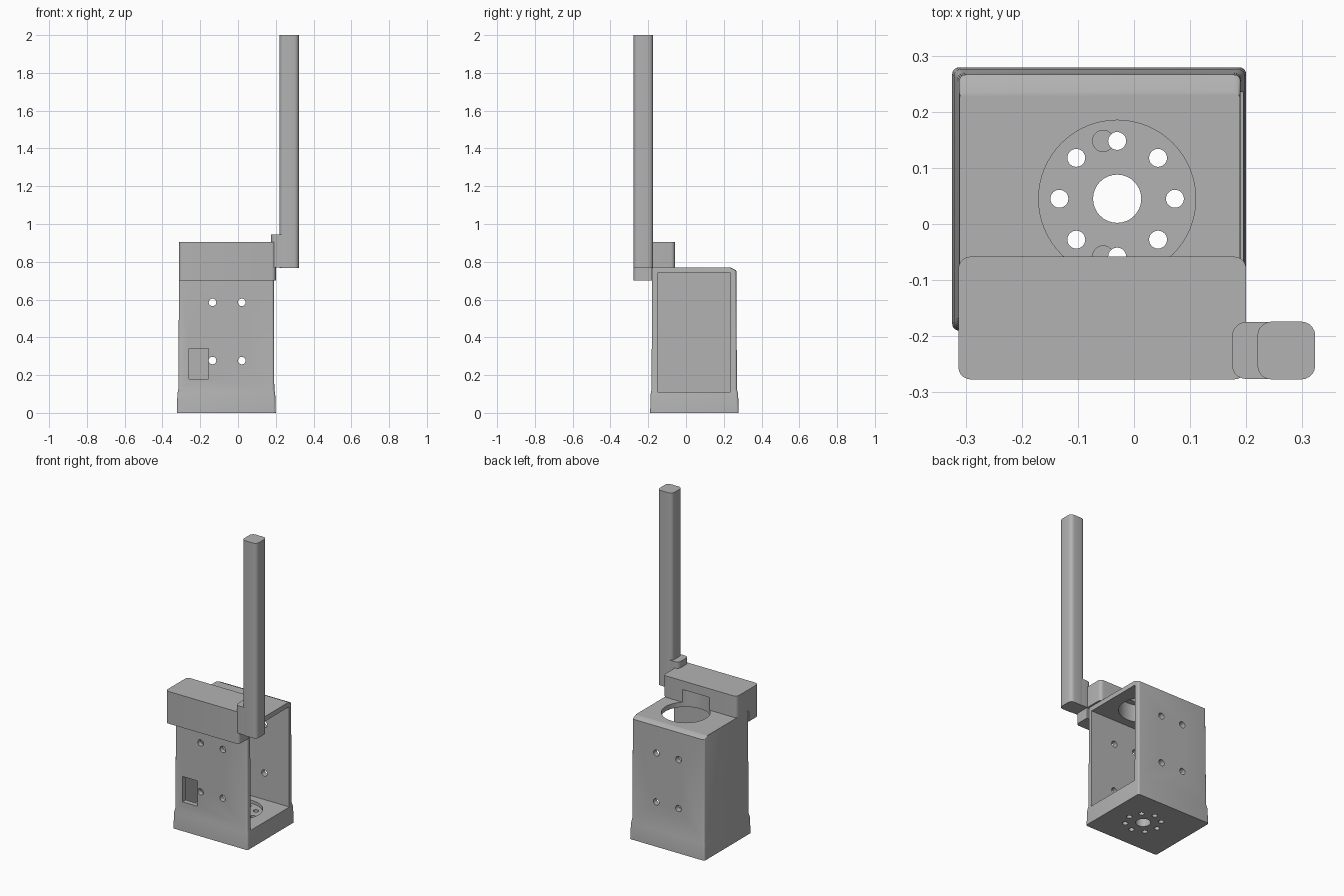
import bpy, bmesh, math
from mathutils import Matrix, Vector

cube = bpy.data.objects.get("Cube")
if cube:
    bpy.data.objects.remove(cube, do_unlink=True)

grey = bpy.data.materials.new("plain_grey")
grey.use_nodes = True
grey.diffuse_color = (0.45, 0.45, 0.45, 1)
grey.node_tree.nodes["Principled BSDF"].inputs["Base Color"].default_value = (0.45, 0.45, 0.45, 1)


def finish(name, bm):
    bmesh.ops.recalc_face_normals(bm, faces=bm.faces[:])
    mesh = bpy.data.meshes.new(name)
    bm.to_mesh(mesh)
    bm.free()
    mesh.materials.append(grey)
    obj = bpy.data.objects.new(name, mesh)
    bpy.context.collection.objects.link(obj)
    return obj


def rounded_loft(name, sections, radius, steps=5):
    """Loft rounded rectangles given as (x0, x1, y0, y1, z)."""
    bm = bmesh.new()
    rings = []
    for x0, x1, y0, y1, z in sections:
        ring = []
        corners = [(x1, y1, -1, -1), (x0, y1, 1, -1), (x0, y0, 1, 1), (x1, y0, -1, 1)]
        for k, (x, y, sx, sy) in enumerate(corners):
            for i in range(steps + 1):
                a = math.pi / 2 * (k + i / steps)
                ring.append(bm.verts.new((x + radius * (sx + math.cos(a)),
                                          y + radius * (sy + math.sin(a)), z)))
        rings.append(ring)
    for low, high in zip(rings, rings[1:]):
        n = len(low)
        for i in range(n):
            j = (i + 1) % n
            bm.faces.new((low[i], low[j], high[j], high[i]))
    bm.faces.new(rings[0])
    bm.faces.new(rings[-1])
    return finish(name, bm)


def box(x0, x1, y0, y1, z0, z1):
    bm = bmesh.new()
    centre = Matrix.Translation(((x0 + x1) / 2, (y0 + y1) / 2, (z0 + z1) / 2))
    size = Matrix.Diagonal((x1 - x0, y1 - y0, z1 - z0, 1))
    bmesh.ops.create_cube(bm, size=1, matrix=centre @ size)
    return finish("cutter", bm)


def cylinder(start, end, radius, segments=32):
    bm = bmesh.new()
    start, end = Vector(start), Vector(end)
    axis = end - start
    turn = axis.to_track_quat("Z", "Y").to_matrix().to_4x4()
    bmesh.ops.create_cone(bm, cap_ends=True, segments=segments, radius1=radius,
                          radius2=radius, depth=axis.length,
                          matrix=Matrix.Translation((start + end) / 2) @ turn)
    return finish("cutter", bm)


def cut(obj, cutter):
    cutter.hide_render = True
    mod = obj.modifiers.new("cut", "BOOLEAN")
    mod.operation = "DIFFERENCE"
    mod.solver = "EXACT"
    mod.object = cutter
    bpy.context.view_layer.objects.active = obj
    bpy.ops.object.modifier_apply(modifier=mod.name)
    bpy.data.objects.remove(cutter, do_unlink=True)


CX, CY = -0.03, 0.045   # shared axis of the round openings

# Housing with flared skirt, slight taper and sloped rear top edge
housing = rounded_loft("housing", [
    (-0.324, 0.2, -0.19, 0.279, 0),
    (-0.321, 0.197, -0.187, 0.276, 0.1),
    (-0.316, 0.192, -0.182, 0.27, 0.125),
    (-0.312, 0.19, -0.18, 0.266, 0.755),
    (-0.311, 0.189, -0.179, 0.235, 0.77)], 0.012)

# Cavity open on the left side
cut(housing, box(-0.28, 0.5, -0.15, 0.235, 0.11, 0.74))

# Large top opening and shallow floor recess
cut(housing, cylinder((CX, CY, 0.6), (CX, CY, 0.9), 0.14, 64))
cut(housing, cylinder((CX, CY, 0.09), (CX, CY, 0.3), 0.14, 64))

# Floor centre hole, ring of small holes and two blind holes
cut(housing, cylinder((CX, CY, -0.1), (CX, CY, 0.3), 0.043))
for i in range(8):
    a = i * math.pi / 4
    x, y = CX + 0.103 * math.cos(a), CY + 0.103 * math.sin(a)
    cut(housing, cylinder((x, y, -0.1), (x, y, 0.3), 0.016, 24))
for side in (-1, 1):
    x, y = CX - 0.025, CY + side * 0.103
    cut(housing, cylinder((x, y, 0.07), (x, y, 0.3), 0.019, 24))

# Screw holes through front and back walls, and the cable window
for x in (-0.135, 0.02):
    for z in (0.277, 0.585):
        cut(housing, cylinder((x, -0.5, z), (x, 0.5, z), 0.02, 24))
cut(housing, box(-0.26, -0.157, -0.4, 0, 0.18, 0.34))

# Bracket block stepped over the top front edge, hollowed by the opening
bracket = rounded_loft("bracket_block", [
    (-0.313, 0.2, -0.277, -0.058, 0.702),
    (-0.313, 0.2, -0.277, -0.058, 0.905)], 0.022)
cut(bracket, box(-0.6, 0.6, -0.18, 0.3, 0.5, 0.77))
cut(bracket, cylinder((CX, CY, 0.6), (CX, CY, 0.85), 0.14, 64))

# Connector and tall mast
connector = rounded_loft("mast_connector", [
    (0.175, 0.3, -0.276, -0.175, 0.77),
    (0.175, 0.3, -0.276, -0.175, 0.945)], 0.024)
mast = rounded_loft("mast", [
    (0.22, 0.323, -0.277, -0.174, 0.768),
    (0.22, 0.323, -0.277, -0.174, 2.0)], 0.025)

# Smooth rounded corners, keep crisp edges
bpy.ops.object.select_all(action="DESELECT")
for obj in (housing, bracket, connector, mast):
    obj.select_set(True)
bpy.context.view_layer.objects.active = housing
bpy.ops.object.shade_smooth_by_angle(angle=math.radians(30))
